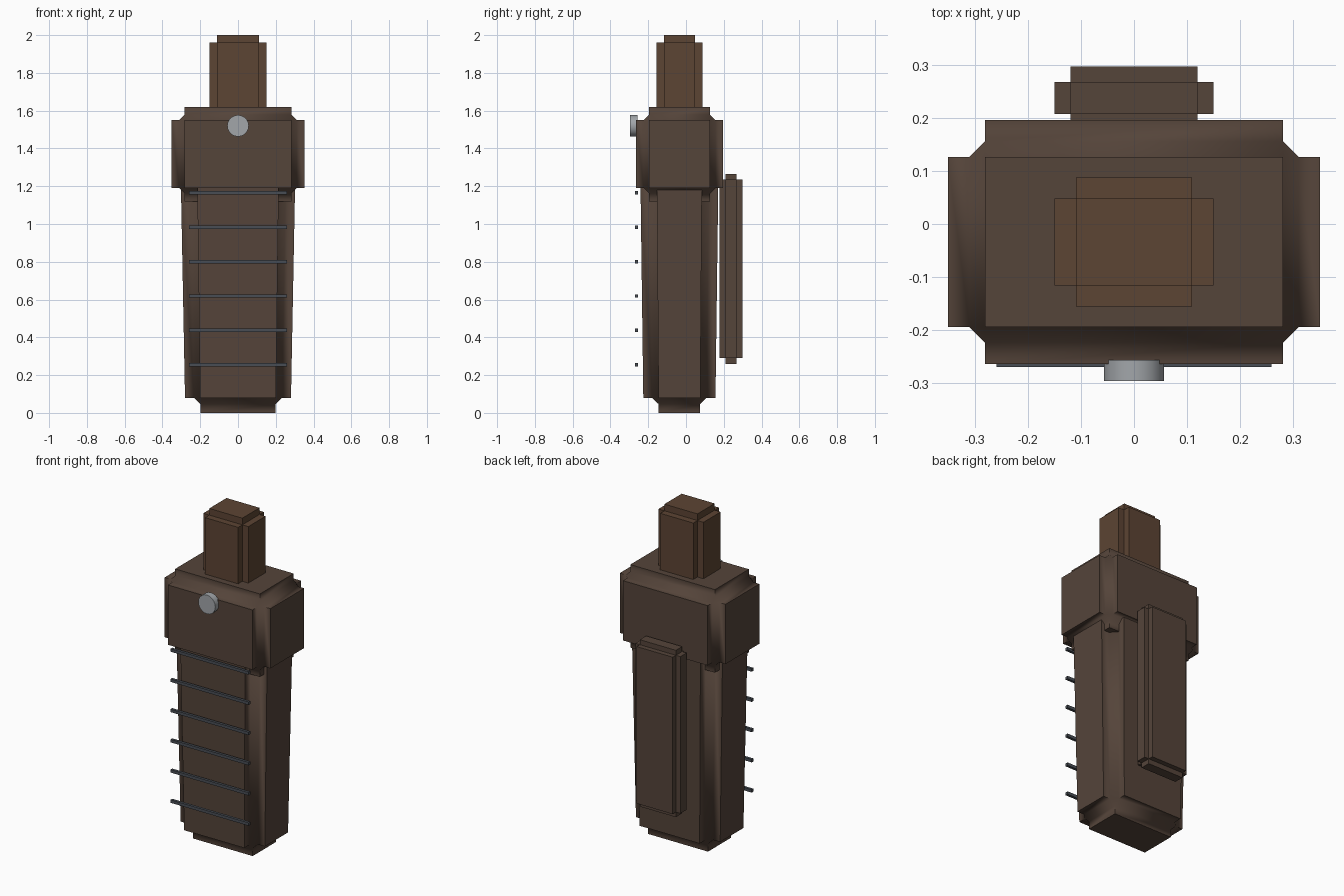
import bpy, bmesh, math
from mathutils import Matrix

if "Cube" in bpy.data.objects:
    bpy.data.objects.remove(bpy.data.objects["Cube"])

CY = -0.035  # centre line of the sheath in y


def material(name, rgb):
    m = bpy.data.materials.new(name)
    m.diffuse_color = (*rgb, 1)
    m.use_nodes = True
    m.node_tree.nodes["Principled BSDF"].inputs["Base Color"].default_value = m.diffuse_color
    return m


leather = material("leather", (0.09, 0.058, 0.042))
grip_brown = material("grip_brown", (0.107, 0.058, 0.033))
thread = material("thread", (0.065, 0.075, 0.09))
metal = material("metal", (0.36, 0.38, 0.4))


def finish(bm, name, mat):
    bmesh.ops.recalc_face_normals(bm, faces=bm.faces)
    me = bpy.data.meshes.new(name)
    bm.to_mesh(me)
    bm.free()
    ob = bpy.data.objects.new(name, me)
    bpy.context.collection.objects.link(ob)
    me.materials.append(mat)
    bpy.ops.object.select_all(action='DESELECT')
    ob.select_set(True)
    bpy.context.view_layer.objects.active = ob
    bpy.ops.object.shade_smooth_by_angle(angle=math.radians(50))
    return ob


def box(name, lo, hi, mat, step=0, segments=2, taper=1.0):
    """Box with notched (square-in) edges; taper scales the top about CY."""
    bm = bmesh.new()
    bmesh.ops.create_cube(bm, size=1)
    for v in bm.verts:
        for i in range(3):
            v.co[i] = lo[i] if v.co[i] < 0 else hi[i]
    if step:
        bmesh.ops.bevel(bm, geom=bm.edges[:], offset=step, segments=segments,
                        profile=0.0, affect='EDGES', offset_type='OFFSET')
    for v in bm.verts:
        s = 1 + (taper - 1) * (v.co.z - lo[2]) / (hi[2] - lo[2])
        v.co.x *= s
        v.co.y = CY + (v.co.y - CY) * s
    return finish(bm, name, mat)


# Sheath body, widening towards the mouth
box("sheath_body", (-0.279, CY - 0.19, 0), (0.279, CY + 0.19, 1.3), leather, 0.08, 3, 1.09)

# Thick collar and grip
box("collar", (-0.352, -0.265, 1.12), (0.352, 0.197, 1.62), leather, 0.07, 3)
box("grip", (-0.15, -0.156, 1.5), (0.15, 0.088, 2.0), grip_brown, 0.04)

# Belt loop on the back
box("belt_loop", (-0.15, 0.178, 0.26), (0.15, 0.298, 1.265), leather, 0.03)

# Stitches across the front
for i in range(6):
    z = 0.255 + 0.182 * i
    box(f"stitch_{i + 1}", (-0.26, -0.27, z - 0.009), (0.26, -0.254, z + 0.009), thread)

# Snap stud on the collar
bm = bmesh.new()
bmesh.ops.create_cone(bm, cap_ends=True, segments=20, radius1=0.057, radius2=0.057, depth=0.04,
                      matrix=Matrix.Translation((0, -0.277, 1.52)) @ Matrix.Rotation(math.pi / 2, 4, 'X'))
finish(bm, "snap_stud", metal)
